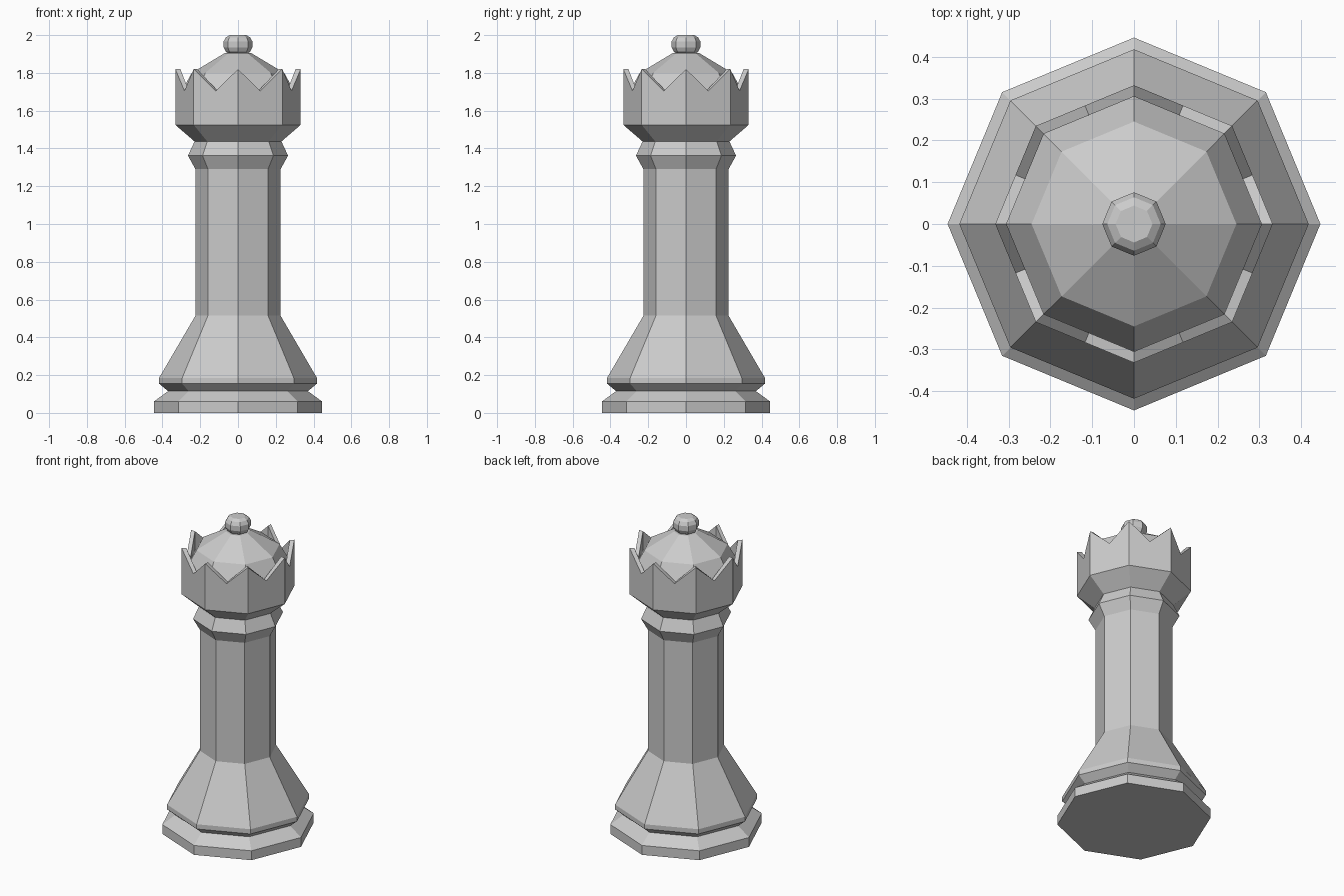
import bpy, bmesh
from math import cos, sin, pi

if "Cube" in bpy.data.objects:
    bpy.data.objects.remove(bpy.data.objects["Cube"])

SIDES = 8


def make_object(name, bm):
    bmesh.ops.recalc_face_normals(bm, faces=bm.faces)
    mesh = bpy.data.meshes.new(name)
    bm.to_mesh(mesh)
    bm.free()
    obj = bpy.data.objects.new(name, mesh)
    bpy.context.collection.objects.link(obj)
    return obj


def bridge(bm, a, b):
    n = len(a)
    for i in range(n):
        j = (i + 1) % n
        bm.faces.new((a[i], a[j], b[j], b[i]))


def lathe(name, profile):
    """Eight-sided turned solid from (radius, z) points, bottom to top."""
    bm = bmesh.new()
    rings = [[bm.verts.new((r * cos(2 * pi * i / SIDES), r * sin(2 * pi * i / SIDES), z))
              for i in range(SIDES)] for r, z in profile]
    for a, b in zip(rings, rings[1:]):
        bridge(bm, a, b)
    bm.faces.new(rings[0][::-1])
    bm.faces.new(rings[-1])
    return make_object(name, bm)


def crown_ring(bm, r, z_corner, z_mid):
    """Octagon ring with an extra point halfway along every side."""
    ring = []
    for i in range(SIDES * 2):
        a = pi * i / SIDES
        rad, z = (r, z_corner) if i % 2 == 0 else (r * cos(pi / SIDES), z_mid)
        ring.append(bm.verts.new((rad * cos(a), rad * sin(a), z)))
    return ring


# Foot plate, skirt and column
lathe("base_and_column", [(0.446, 0), (0.446, 0.06), (0.37, 0.115), (0.418, 0.155),
                          (0.418, 0.185), (0.225, 0.515), (0.225, 1.29)])

# Collar and flare under the crown
lathe("collar", [(0.225, 1.29), (0.265, 1.362), (0.23, 1.437)])
lathe("crown_flare", [(0.23, 1.437), (0.332, 1.525)])

# Crown wall with a point at each corner and a V notch mid-side
bm = bmesh.new()
rings = [crown_ring(bm, 0.332, 1.525, 1.525),
         crown_ring(bm, 0.332, 1.82, 1.705),
         crown_ring(bm, 0.305, 1.82, 1.705),
         crown_ring(bm, 0.305, 1.525, 1.525)]
for k in range(4):
    bridge(bm, rings[k], rings[(k + 1) % 4])
make_object("crown_points", bm)

# Domed cap inside the crown
lathe("cap", [(0.305, 1.69), (0.245, 1.80), (0.07, 1.905)])

# Finial ball
lathe("finial", [(0.045, 1.90), (0.064, 1.912), (0.076, 1.935), (0.076, 1.967),
                 (0.064, 1.988), (0.044, 2.0)])
